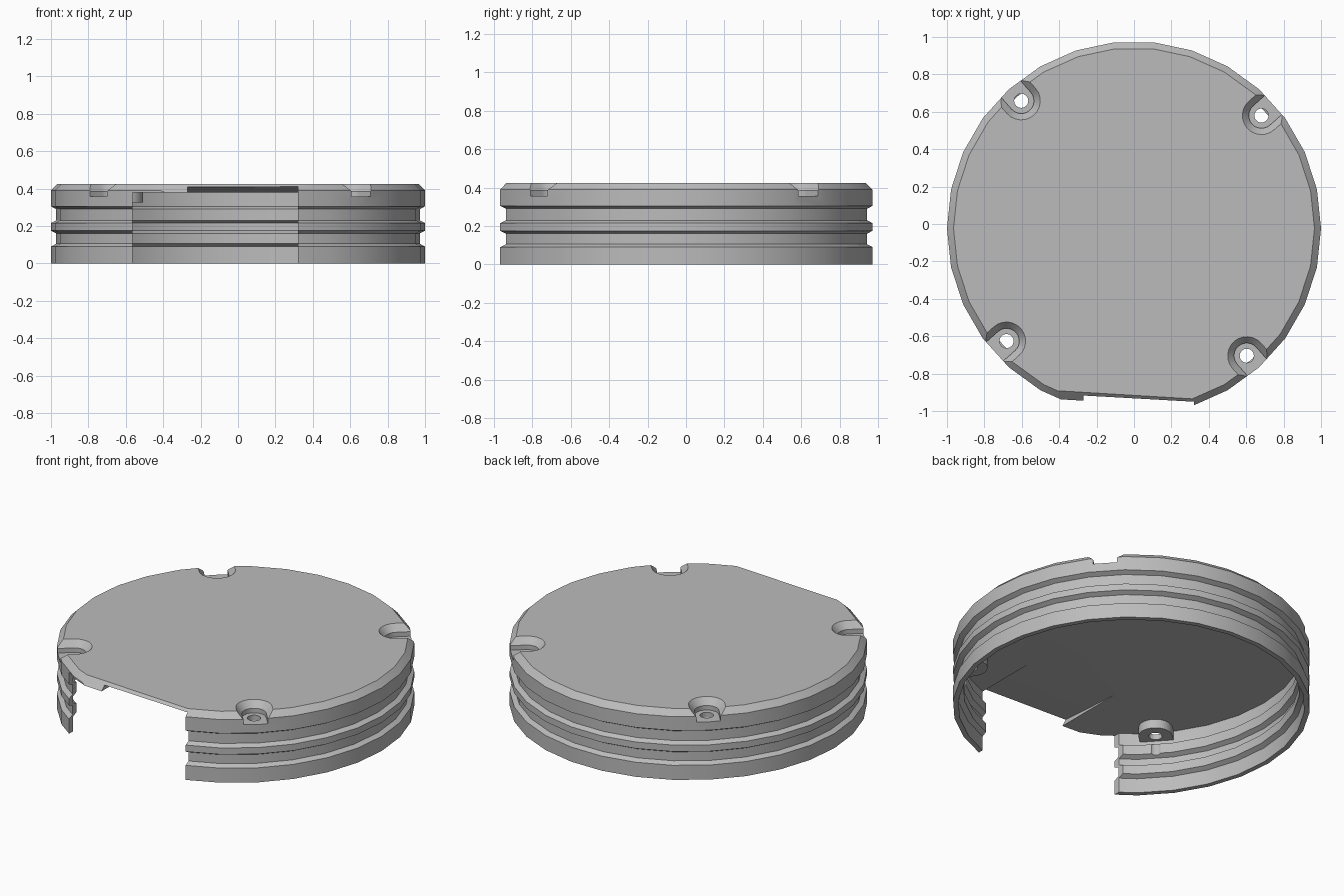
import bpy, bmesh
from math import sin, cos, pi, radians

cube = bpy.data.objects.get("Cube")
if cube:
    bpy.data.objects.remove(cube, do_unlink=True)

CY = -0.023        # centre of the round body in y
SEGMENTS = 30
WALL = 0.03
CEILING = 0.38     # underside of the top plate

grey = bpy.data.materials.new("plain grey")
grey.use_nodes = True
grey.diffuse_color = (0.5, 0.5, 0.5, 1)
grey.node_tree.nodes["Principled BSDF"].inputs["Base Color"].default_value = (0.5, 0.5, 0.5, 1)


def loft(name, rings):
    """Closed solid through rings of equal length, capped at both ends."""
    bm = bmesh.new()
    loops = [[bm.verts.new(p) for p in ring] for ring in rings]
    for a, b in zip(loops, loops[1:]):
        for i in range(len(a)):
            j = (i + 1) % len(a)
            bm.faces.new((a[i], a[j], b[j], b[i]))
    bm.faces.new(loops[0])
    bm.faces.new(loops[-1])
    bmesh.ops.recalc_face_normals(bm, faces=bm.faces)
    mesh = bpy.data.meshes.new(name)
    bm.to_mesh(mesh)
    bm.free()
    mesh.materials.append(grey)
    obj = bpy.data.objects.new(name, mesh)
    bpy.context.collection.objects.link(obj)
    return obj


def circle(x, y, z, r, n):
    return [(x + r * cos(2 * pi * i / n), y + r * sin(2 * pi * i / n), z) for i in range(n)]


def lathe(name, profile, x=0, y=CY, n=SEGMENTS):
    return loft(name, [circle(x, y, z, r, n) for r, z in profile])


def cut(target, cutter):
    """Subtract the cutter, keep the result and discard the cutter."""
    mod = target.modifiers.new("cut", 'BOOLEAN')
    mod.operation = 'DIFFERENCE'
    mod.solver = 'EXACT'
    mod.object = cutter
    bpy.context.view_layer.update()
    result = target.evaluated_get(bpy.context.evaluated_depsgraph_get())
    mesh = bpy.data.meshes.new_from_object(result)
    target.modifiers.clear()
    target.data = mesh
    bpy.data.objects.remove(cutter, do_unlink=True)


# ribbed outside with two grooves and a bevelled top
ribs = [(1, 0.09), (0.972, 0.105), (0.972, 0.16), (1, 0.175),
        (1, 0.215), (0.972, 0.23), (0.972, 0.29), (1, 0.305)]
cap = lathe("ribbed_cap", [(1, 0)] + ribs + [(1, 0.39), (0.965, 0.425)])

# hollow that follows the ribs, leaving screw bosses in place
inside = [(1, -0.1)] + ribs + [(1, CEILING)]
hollow = lathe("hollow", [(r - WALL, z) for r, z in inside])

screws = [radians(41.5 + 90 * k) for k in range(4)]
HOLE_R = 0.91


def pocket(name, angle, steps):
    """U-shaped solid open towards the rim; steps are (radius, z)."""
    rings = []
    for r, z in steps:
        flat = [(0.3, -r)]
        flat += [(-r * sin(pi * i / 12), -r * cos(pi * i / 12)) for i in range(13)]
        flat += [(0.3, r)]
        rings.append([((HOLE_R + u) * cos(angle) - v * sin(angle),
                       CY + (HOLE_R + u) * sin(angle) + v * cos(angle), z) for u, v in flat])
    return loft(name, rings)


for a in screws:
    cut(hollow, pocket("boss", a, [(0.095, 0.325), (0.095, 0.45)]))
cut(cap, hollow)

# screw pockets and holes
for a in screws:
    cut(cap, pocket("screw_pocket", a, [(0.068, 0.357), (0.068, 0.385), (0.108, 0.432)]))
    cut(cap, lathe("screw_hole", [(0.038, 0.2), (0.038, 0.5)],
                   HOLE_R * cos(a), CY + HOLE_R * sin(a), 16))


def prism(name, x0, x1, section, slope=0):
    """Solid along x with a (y, z) section that may drift in y."""
    return loft(name, [[(x, y + slope * x, z) for y, z in section] for x in (x0, x1)])


# gap in the front wall
LEFT_END, RIGHT_END = 0.32, -0.565
cut(cap, prism("wall_gap", RIGHT_END, LEFT_END,
               [(-0.6, -0.1), (-1.2, -0.1), (-1.2, CEILING), (-0.6, CEILING)]))

# straight sloping front edge of the top plate
cut(cap, prism("front_edge", -0.6, LEFT_END,
               [(-0.911, 0.43), (-0.976, 0.365), (-1.3, 0.365), (-1.3, 0.43)], -0.06))

# shallow ramp under the plate behind the gap
cut(cap, prism("ramp", -0.27, LEFT_END,
               [(-0.5, CEILING), (-1.1, 0.42), (-1.1, 0.3), (-0.5, 0.3)]))

bpy.ops.object.select_all(action='DESELECT')
cap.select_set(True)
bpy.context.view_layer.objects.active = cap
bpy.ops.object.shade_smooth_by_angle(angle=radians(20))
